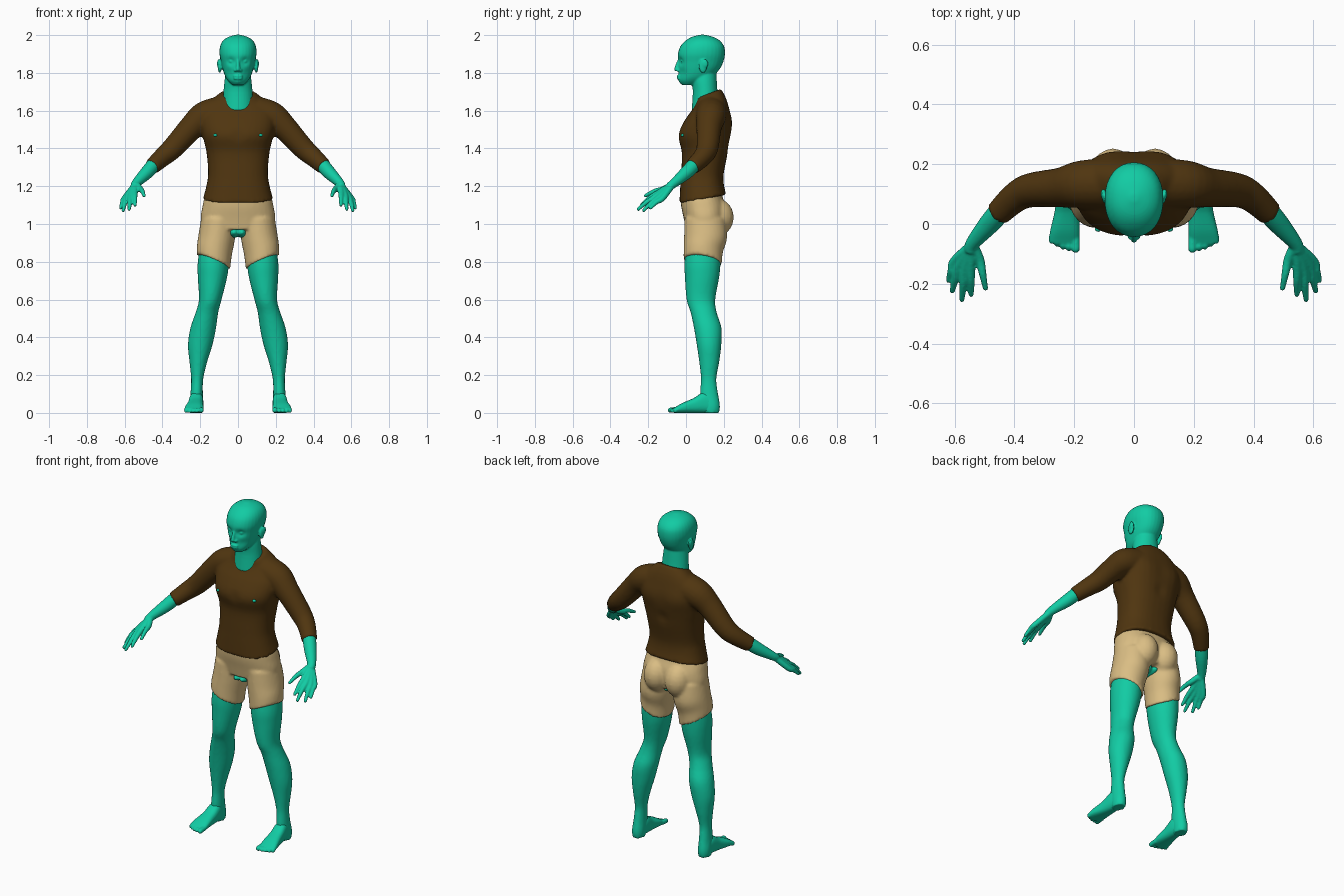
import bpy, bmesh, math
from mathutils import Vector, Matrix

cube = bpy.data.objects.get("Cube")
if cube:
    bpy.data.objects.remove(cube)


def material(name, rgb):
    m = bpy.data.materials.new(name)
    m.use_nodes = True
    m.diffuse_color = (*rgb, 1)
    bsdf = m.node_tree.nodes["Principled BSDF"]
    bsdf.inputs["Base Color"].default_value = (*rgb, 1)
    bsdf.inputs["Roughness"].default_value = 0.6
    return m


TEAL = material("teal skin", (0.006, 0.60, 0.37))
BROWN = material("brown cloth", (0.08, 0.036, 0.005))
CREAM = material("cream cloth", (0.70, 0.51, 0.23))
X, Y, Z = Vector((1, 0, 0)), Vector((0, 1, 0)), Vector((0, 0, 1))


def smooth_path(rows, steps=4):
    """Catmull-Rom interpolation of any list of number tuples."""
    out = []
    for i in range(len(rows) - 1):
        a, b, c, d = (rows[min(max(i + k, 0), len(rows) - 1)] for k in (-1, 0, 1, 2))
        for s in range(steps):
            t = s / steps
            out.append([q + t / 2 * (r - p + t * (2 * p - 5 * q + 4 * r - e + t * (3 * (q - r) + e - p)))
                        for p, q, r, e in zip(a, b, c, d)])
    return out + [list(rows[-1])]


def skin_rings(bm, rings):
    loops = [[bm.verts.new(p) for p in ring] for ring in rings]
    n = len(loops[0])
    for a, b in zip(loops, loops[1:]):
        for i in range(n):
            bm.faces.new((a[i], a[(i + 1) % n], b[(i + 1) % n], b[i]))
    bm.faces.new(loops[0][::-1])
    bm.faces.new(loops[-1])


def oval(centre, u, v, power=2.0, segs=32):
    pts = []
    for i in range(segs):
        a = 2 * math.pi * i / segs
        c, s = math.cos(a), math.sin(a)
        pts.append(centre + u * math.copysign(abs(c) ** (2 / power), c)
                   + v * math.copysign(abs(s) ** (2 / power), s))
    return pts


def stack(bm, rows, power=2.0):
    """Level sections: x, front y, back y, z, half width, slope along x, slope along y."""
    rings = []
    for x, yf, yb, z, rx, sx, sy in smooth_path(rows):
        u = (X + Z * sx) * rx
        v = (Y + Z * sy) * ((yb - yf) / 2)
        rings.append(oval(Vector((x, (yf + yb) / 2, z)), u, v, power))
    skin_rings(bm, rings)


def tube(bm, rows):
    """Round sections across a path: x, y, z, radius."""
    pts = smooth_path(rows)
    rings = []
    for i, (x, y, z, r) in enumerate(pts):
        d = Vector(pts[min(i + 1, len(pts) - 1)][:3]) - Vector(pts[max(i - 1, 0)][:3])
        u = d.cross(Z).normalized()
        v = d.cross(u).normalized()
        rings.append(oval(Vector((x, y, z)), u * r, v * r, segs=20))
    skin_rings(bm, rings)


def ball(bm, centre, radii):
    m = Matrix.Translation(centre) @ Matrix.Diagonal((*radii, 1))
    bmesh.ops.create_uvsphere(bm, u_segments=20, v_segments=12, radius=1, matrix=m)


def sculpt(bm, x, y, z, reach, push):
    """Soft push along y, equal on both sides."""
    for v in bm.verts:
        d = Vector((abs(v.co.x) - x, (v.co.y - y) * 0.6, v.co.z - z)).length
        v.co.y += push * math.exp(-(d / reach) ** 2)


def finish(bm, name, mat, voxel=None, passes=3):
    bmesh.ops.recalc_face_normals(bm, faces=bm.faces)
    for f in bm.faces:
        f.smooth = True
    mesh = bpy.data.meshes.new(name)
    bm.to_mesh(mesh)
    bm.free()
    mesh.materials.append(mat)
    ob = bpy.data.objects.new(name, mesh)
    bpy.context.collection.objects.link(ob)
    ob.modifiers.new("both_sides", "MIRROR").use_mirror_merge = False
    if voxel:
        r = ob.modifiers.new("merge", "REMESH")
        r.mode, r.voxel_size, r.use_smooth_shade = "VOXEL", voxel, True
        s = ob.modifiers.new("soften", "SMOOTH")
        s.factor, s.iterations = 0.5, passes


# Head, neck and face
bm = bmesh.new()
stack(bm, [(0, yf, yb, z, rx, 0, 0) for z, yf, yb, rx in (
    (1.735, -.018, .05, .028), (1.755, -.034, .10, .05), (1.78, -.038, .14, .067),
    (1.82, -.04, .178, .081), (1.86, -.042, .198, .09), (1.90, -.043, .206, .098),
    (1.94, -.03, .202, .095), (1.97, -.003, .18, .08), (1.99, .03, .145, .052),
    (2.002, .075, .1, .012))], 2.15)
sculpt(bm, .036, -.03, 1.86, .02, .016)     # eye sockets
sculpt(bm, .045, -.02, 1.80, .025, .008)    # cheeks
sculpt(bm, 0, -.04, 1.752, .016, -.006)     # chin
stack(bm, [(0, yf, yb, z, rx, 0, 0) for z, yf, yb, rx in (
    (1.60, .03, .18, .085), (1.70, .036, .167, .077), (1.76, .03, .163, .071),
    (1.83, .03, .16, .06))])
tube(bm, [(0, -.032, 1.875, .008), (0, -.045, 1.845, .009), (0, -.05, 1.822, .012)])
ball(bm, (0, -.05, 1.818), (.011, .013, .010))
ball(bm, (.013, -.042, 1.814), (.009, .011, .008))
ball(bm, (.034, -.014, 1.861), (.015, .014, .011))
for z, depth in ((1.784, .011), (1.770, .010)):
    ball(bm, (0, -.038, z), (.026, depth, .006))
ball(bm, (.097, .09, 1.835), (.010, .022, .036))
ball(bm, (.103, .10, 1.848), (.008, .018, .024))
finish(bm, "head", TEAL, .005, 2)

# Forearms and hands
bm = bmesh.new()
tube(bm, [(.41, .08, 1.35, .036), (.445, .045, 1.315, .037), (.485, .0, 1.27, .035),
          (.54, -.065, 1.215, .024), (.546, -.09, 1.198, .022)])
fingers = (((.546, -.15, 1.163), (.545, -.236, 1.10)), ((.568, -.153, 1.15), (.576, -.253, 1.078)),
           ((.588, -.143, 1.14), (.608, -.224, 1.072)), ((.602, -.125, 1.135), (.621, -.188, 1.085)),
           ((.516, -.12, 1.185), (.497, -.215, 1.15)))
wrist = Vector((.54, -.068, 1.212))
for knuckle, tip in fingers:
    k, t = Vector(knuckle), Vector(tip)
    start = wrist.lerp(k, .12)
    middle = k.lerp(t, .5) + Z * .006
    tube(bm, [(*start, .017), (*k, .0155), (*middle, .0125), (*t, .009)])
    ball(bm, t, (.009, .009, .009))
finish(bm, "arms_and_hands", TEAL, .005, 2)

# Legs
bm = bmesh.new()
stack(bm, [(x, y - ry, y + ry, z, rx, 0, 0) for x, y, z, rx, ry in (
    (.115, .1, .93, .08, .095), (.13, .088, .8, .083, .096), (.135, .085, .72, .078, .091),
    (.147, .079, .6, .06, .076), (.165, .094, .53, .06, .069), (.184, .115, .45, .068, .073),
    (.2, .122, .36, .065, .065), (.21, .123, .27, .047, .053), (.216, .12, .18, .032, .041),
    (.219, .122, .1, .033, .048), (.221, .132, .04, .036, .048), (.221, .132, 0, .033, .044))])
ball(bm, (.02, .085, .955), (.03, .09, .028))
finish(bm, "legs", TEAL, .009, 2)

# Feet and toes
bm = bmesh.new()
feet = [(.221, .16, .028, .07), (.221, .10, .037, .11), (.225, .04, .041, .078),
        (.231, -.02, .049, .052), (.235, -.055, .05, .032), (.236, -.065, .046, .026)]
skin_rings(bm, [oval(Vector((x, y, h / 2)), X * rx, Z * (h / 2), 2.6)
                for x, y, rx, h in smooth_path(feet)])
for i in range(5):
    r = .014 if i == 0 else .0105 - i * .0005
    x, y = .195 + i * .0195 + (.004 if i else 0), -.083 + .0016 * i * i
    tube(bm, [(x, -.04, .018, r), (x, y, .015, r)])
    ball(bm, (x, y, r), (r, r, r))
finish(bm, "feet", TEAL, .005, 2)

# Shirt with sleeves
bm = bmesh.new()
stack(bm, [(0, yf, yb, z, rx, 0, sy) for z, yf, yb, rx, sy in (
    (1.132, -.035, .213, .186, .18), (1.2, -.031, .2, .168, .1), (1.27, -.026, .2, .158, 0),
    (1.38, -.022, .222, .167, 0), (1.47, -.042, .236, .188, 0), (1.55, -.006, .24, .2, 0),
    (1.61, .03, .226, .185, .1), (1.655, .05, .208, .14, .25), (1.69, .052, .185, .092, .38))], 2.4)
sculpt(bm, 0, .24, 1.42, .035, -.010)       # spine hollow
sculpt(bm, 0, -.04, 1.47, .03, .008)        # chest hollow
sculpt(bm, .09, .23, 1.53, .06, .008)       # shoulder blades
tube(bm, [(.10, .135, 1.59, .085), (.18, .132, 1.567, .08), (.245, .122, 1.512, .067),
          (.345, .113, 1.402, .058), (.398, .088, 1.355, .051), (.456, .034, 1.303, .043)])
finish(bm, "shirt", BROWN, .009)

# Shorts
bm = bmesh.new()
stack(bm, [(0, yf, yb, z, rx, 0, 0) for z, yf, yb, rx in (
    (1.18, -.02, .185, .155), (1.14, -.028, .195, .177), (1.09, -.025, .212, .189),
    (1.03, -.012, .212, .198), (.97, .0, .2, .185))], 2.3)
stack(bm, [(.10, -.008, .21, 1.03, .095, 0, 0), (.113, -.01, .217, .93, .096, .15, -.05),
           (.125, -.012, .195, .86, .092, .3, -.1), (.13, -.013, .189, .80, .089, .44, -.16)])
ball(bm, (.07, .163, 1.035), (.078, .09, .1))
finish(bm, "shorts", CREAM, .009)

# Small spots showing through the shirt
bm = bmesh.new()
ball(bm, (.12, -.016, 1.47), (.011, .010, .008))
finish(bm, "chest_spots", TEAL)
